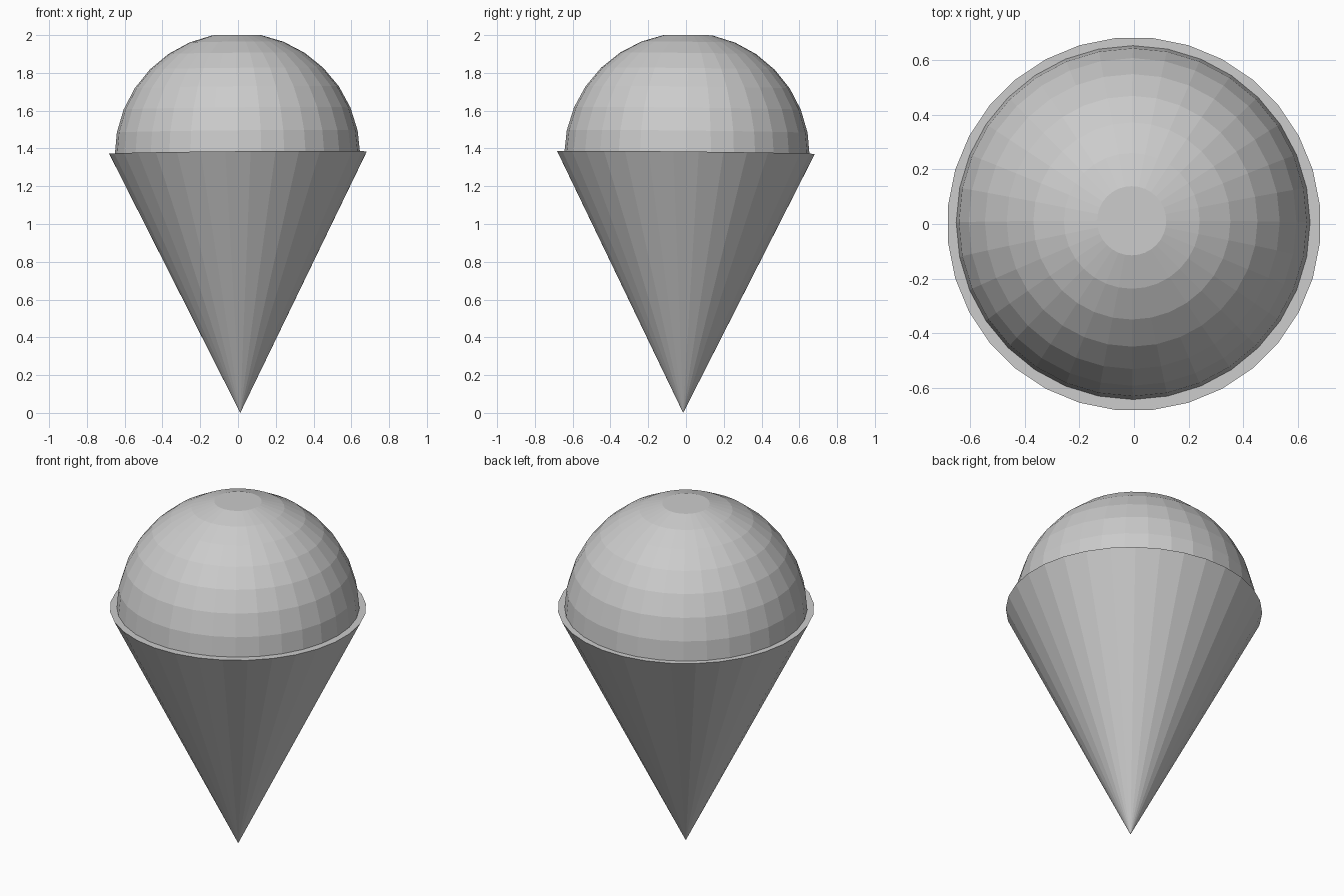
import bpy
import bmesh
import math
from mathutils import Matrix, Vector

if "Cube" in bpy.data.objects:
    bpy.data.objects.remove(bpy.data.objects["Cube"], do_unlink=True)

SIDES = 32
STEP = 2 * math.pi / SIDES

grey = bpy.data.materials.new("light_grey")
grey.use_nodes = True
grey.diffuse_color = (0.6, 0.6, 0.6, 1)
grey.node_tree.nodes["Principled BSDF"].inputs["Base Color"].default_value = (0.6, 0.6, 0.6, 1)

# The whole treat leans very slightly along this axis
tip = Vector((0.012, -0.015, 0))
rim_centre = Vector((0, 0, 1.378))
axis = (rim_centre - tip).normalized()
lean = axis.to_track_quat('Z', 'Y').to_matrix().to_4x4()
lean = Vector((0, 0, 1)).rotation_difference(axis).to_matrix().to_4x4()


def add_lathe(name, rings, origin, turn):
    """Stack of (radius, height) rings, capped at both ends; radius 0 is a point."""
    bm = bmesh.new()
    loops = []
    for radius, height in rings:
        count = SIDES if radius else 1
        loops.append([bm.verts.new((radius * math.cos(i * STEP + turn),
                                    radius * math.sin(i * STEP + turn), height))
                      for i in range(count)])
    for low, high in zip(loops, loops[1:]):
        for i in range(SIDES):
            j = (i + 1) % SIDES
            if len(low) == 1:
                bm.faces.new((low[0], high[j], high[i]))
            else:
                bm.faces.new((low[i], low[j], high[j], high[i]))
    if len(loops[0]) > 1:
        bm.faces.new(loops[0][::-1])
    bm.faces.new(loops[-1])
    bm.transform(Matrix.Translation(origin) @ lean)
    mesh = bpy.data.meshes.new(name)
    bm.to_mesh(mesh)
    bm.free()
    mesh.materials.append(grey)
    obj = bpy.data.objects.new(name, mesh)
    bpy.context.collection.objects.link(obj)
    return obj


# Pointed wafer cone with a flat closed top
add_lathe("wafer_cone", [(0, 0), (0.685, 1.378)], tip, STEP / 2)

# Faceted scoop: half a ball, cut flat at its topmost ring
scoop_radius = 0.65
scoop = [(scoop_radius * math.cos(k * STEP), scoop_radius * math.sin(k * STEP))
         for k in range(8)]
add_lathe("scoop", scoop, Vector((-0.003, 0.005, 1.3625)), 0)
